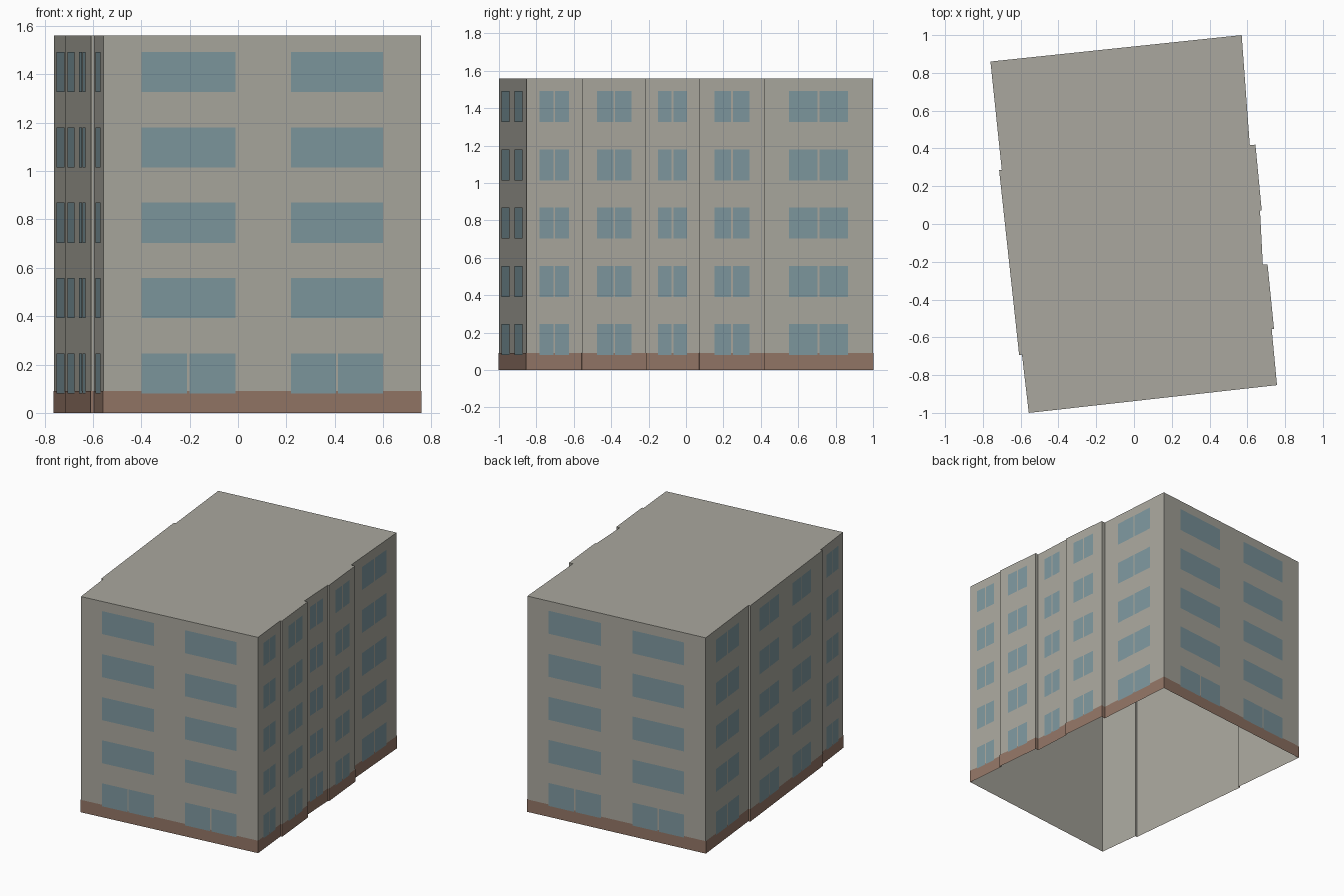
import bpy
from mathutils import Vector

if "Cube" in bpy.data.objects:
    bpy.data.objects.remove(bpy.data.objects["Cube"], do_unlink=True)

HEIGHT, BAND = 1.56, 0.09
UP = Vector((0, 0, 1))

# Footprint, counter-clockwise from the front corner, with shallow steps in the long walls
FOOTPRINT = [Vector((x, y, 0)) for x, y in (
    (-.557, -1), (.757, -.853),
    (.729, -.557), (.741, -.555), (.707, -.213), (.682, -.216),
    (.667, .072), (.676, .073), (.643, .42), (.613, .417),
    (.57, 1), (-.76, .86),
    (-.7, .287), (-.714, .285), (-.608, -.694), (-.593, -.692))]
COUNT = len(FOOTPRINT)


def material(name, colour):
    mat = bpy.data.materials.new(name)
    mat.use_nodes = True
    mat.diffuse_color = (*colour, 1)
    mat.node_tree.nodes["Principled BSDF"].inputs["Base Color"].default_value = (*colour, 1)
    return mat


def mesh_object(name, verts, faces, mat):
    mesh = bpy.data.meshes.new(name)
    mesh.from_pydata([tuple(v) for v in verts], [], faces)
    mesh.materials.append(mat)
    obj = bpy.data.objects.new(name, mesh)
    bpy.context.collection.objects.link(obj)
    return obj


def outward(i):
    edge = FOOTPRINT[(i + 1) % COUNT] - FOOTPRINT[i]
    return edge.cross(UP).normalized()


def offset_outline(distance):
    points = []
    for i, p in enumerate(FOOTPRINT):
        a, b = outward(i - 1 if i else COUNT - 1), outward(i)
        points.append(p + (a + b) * distance / (1 + a.dot(b)))
    return points


def skirt(outline, top):
    verts = outline + [p + UP * top for p in outline]
    faces = [(i, (i + 1) % COUNT, (i + 1) % COUNT + COUNT, i + COUNT) for i in range(COUNT)]
    return verts, faces


stone = material("warm grey wall", (.40, .39, .342))
brick = material("brown base", (.29, .18, .133))
glass = material("blue grey glass", (.209, .312, .345))

# Walls and flat roof, open underneath
verts, faces = skirt(FOOTPRINT, HEIGHT)
faces.append(tuple(range(COUNT, 2 * COUNT)))
mesh_object("walls_and_roof", verts, faces, stone)

# Coloured base band
mesh_object("base_band", *skirt(offset_outline(.002), BAND), brick)

# Window bays: wall name, footprint edge, spans along the edge, split on upper floors
END = ((.12, .415), (.59, .88))
SIDE = ((.23, .77),)
BAYS = [("front", 0, END, False), ("back", 10, END, False)]
BAYS += [(f"left_bay_{n}", edge, SIDE, True) for n, edge in enumerate((1, 3, 5, 7, 9))]
BAYS += [("right_back_bay", 11, SIDE, True),
         ("right_middle_bay", 13, ((.12, .39), (.575, .83)), True),
         ("right_front_bay", 15, SIDE, True)]

for name, edge, spans, split_all in BAYS:
    start, end = FOOTPRINT[edge], FOOTPRINT[(edge + 1) % COUNT]
    push = outward(edge) * .004
    gap = .005 / (end - start).length
    verts, faces = [], []
    for floor in range(5):
        low = .08 + floor * .3115
        for a, b in spans:
            mid = (a + b) / 2
            split = split_all or floor == 0
            panes = ((a, mid - gap), (mid + gap, b)) if split else ((a, b),)
            for s, t in panes:
                p, q = start.lerp(end, s) + push, start.lerp(end, t) + push
                n = len(verts)
                verts += [p + UP * low, q + UP * low,
                          q + UP * (low + .166), p + UP * (low + .166)]
                faces.append((n, n + 1, n + 2, n + 3))
    mesh_object(name + "_windows", verts, faces, glass)
